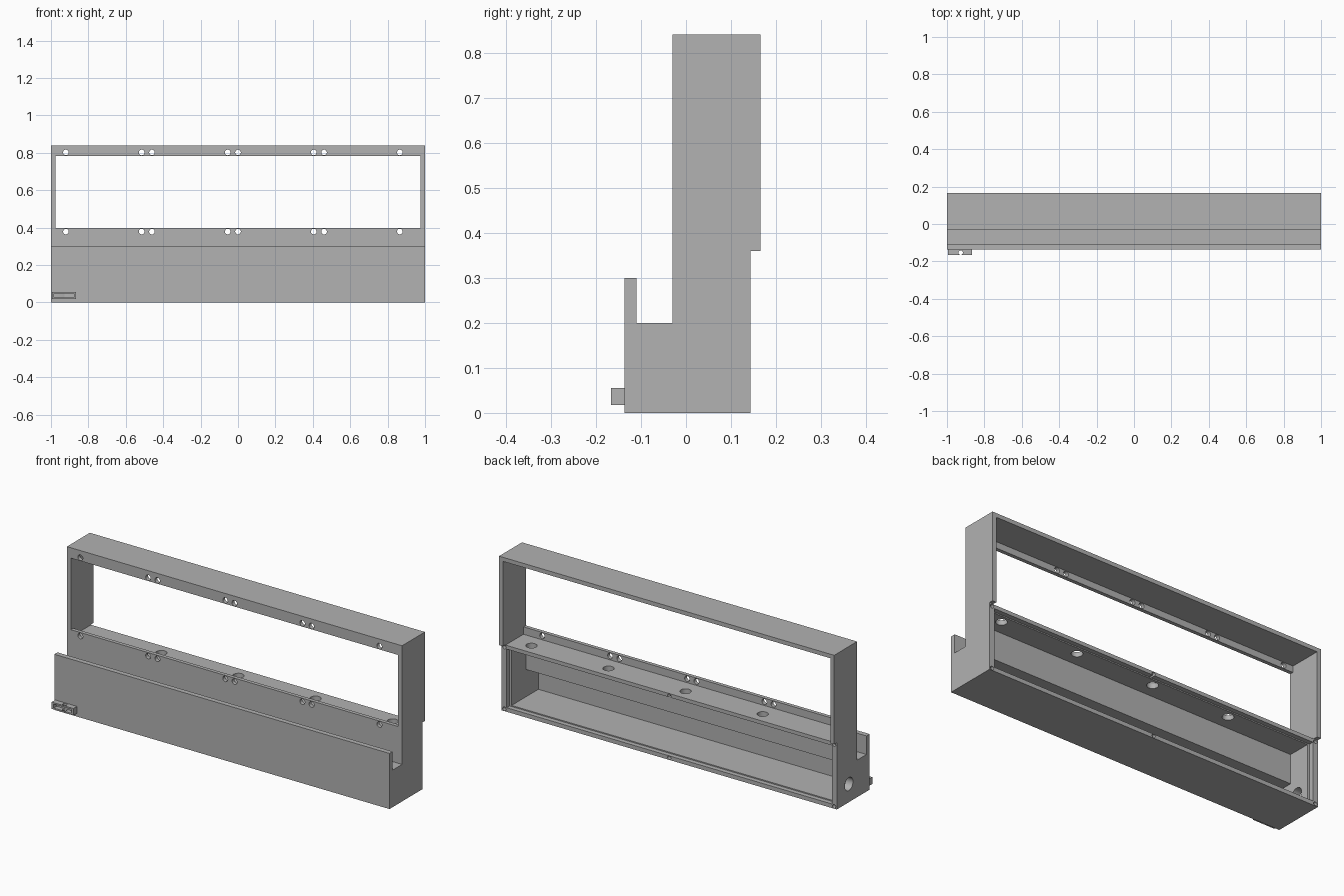
import bpy
import bmesh
from mathutils import Matrix, Vector

cube = bpy.data.objects.get("Cube")
if cube:
    bpy.data.objects.remove(cube, do_unlink=True)

grey = bpy.data.materials.new("plain grey")
grey.use_nodes = True
COLOUR = (0.445, 0.445, 0.445, 1)
grey.diffuse_color = COLOUR
grey.node_tree.nodes["Principled BSDF"].inputs["Base Color"].default_value = COLOUR


def make_object(name, bm):
    bmesh.ops.recalc_face_normals(bm, faces=bm.faces)
    mesh = bpy.data.meshes.new(name)
    bm.to_mesh(mesh)
    bm.free()
    mesh.materials.append(grey)
    obj = bpy.data.objects.new(name, mesh)
    bpy.context.collection.objects.link(obj)
    return obj


def box(name, x, y, z):
    bm = bmesh.new()
    size = Matrix.Diagonal((x[1] - x[0], y[1] - y[0], z[1] - z[0], 1))
    centre = Vector((sum(x), sum(y), sum(z))) / 2
    bmesh.ops.create_cube(bm, size=1, matrix=Matrix.Translation(centre) @ size)
    return make_object(name, bm)


def rod(centre, radius, length, axis):
    bm = bmesh.new()
    turn = Vector((0, 0, 1)).rotation_difference(Vector(axis)).to_matrix().to_4x4()
    bmesh.ops.create_cone(bm, cap_ends=True, segments=24, radius1=radius, radius2=radius,
                          depth=length, matrix=Matrix.Translation(centre) @ turn)
    return make_object("drill", bm)


def extrude_profile(name, points, half_width):
    bm = bmesh.new()
    face = bm.faces.new([bm.verts.new((-half_width, y, z)) for y, z in points])
    moved = bmesh.ops.extrude_face_region(bm, geom=[face])["geom"]
    verts = [v for v in moved if isinstance(v, bmesh.types.BMVert)]
    bmesh.ops.translate(bm, verts=verts, vec=(2 * half_width, 0, 0))
    return make_object(name, bm)


def cut(target, cutter):
    cutter.hide_render = True
    mod = target.modifiers.new("cut", 'BOOLEAN')
    mod.operation = 'DIFFERENCE'
    mod.solver = 'EXACT'
    mod.object = cutter
    bpy.context.view_layer.objects.active = target
    bpy.ops.object.modifier_apply(modifier=mod.name)
    bpy.data.objects.remove(cutter, do_unlink=True)


# Housing: base box, front lip with channel, and tall frame in one side profile
FRONT, BACK, FACE = -0.137, 0.143, -0.03
housing = extrude_profile("housing", [
    (FRONT, 0), (BACK, 0), (BACK, 0.36), (0.165, 0.36), (0.165, 0.84),
    (FACE, 0.84), (FACE, 0.2), (-0.11, 0.2), (-0.11, 0.3), (FRONT, 0.3)], 1)

# Frame: open back and display window leaving narrow front rails
cut(housing, box("frame_hollow", (-0.977, 0.977), (-0.01, 0.3), (0.358, 0.818)))
cut(housing, box("window", (-0.976, 0.976), (-0.08, 0.02), (0.398, 0.784)))

# Base: stepped hollow open at the back, with a shallow lid recess
cut(housing, extrude_profile("base_hollow", [
    (-0.11, 0.028), (0.2, 0.028), (0.2, 0.332), (-0.005, 0.332),
    (-0.005, 0.175), (-0.11, 0.175)], 0.958))
cut(housing, box("lid_recess", (-0.97, 0.97), (0.118, 0.2), (0.022, 0.338)))

# Rail screw holes, in pairs along both rails
for x in (-0.92, -0.515, -0.46, -0.055, 0, 0.405, 0.46, 0.865):
    for z in (0.379, 0.802):
        cut(housing, rod((x, -0.02, z), 0.015, 0.06, (0, 1, 0)))

# Cable holes through the shelf
for x in (-0.51, -0.05, 0.41, 0.87):
    cut(housing, rod((x, 0.075, 0.345), 0.028, 0.08, (0, 0, 1)))

# Lid screw holes around the back rim
for x in (-0.984, 0, 0.984):
    for z in (0.012, 0.346):
        cut(housing, rod((x, BACK, z), 0.01, 0.06, (0, 1, 0)))

# Power inlet in the end wall
cut(housing, rod((-0.98, 0.04, 0.098), 0.035, 0.12, (1, 0, 0)))

# Small socket on the front with a slot and a vertical pin hole
socket = box("front_socket", (-0.995, -0.865), (-0.167, FRONT), (0.018, 0.055))
cut(socket, box("slot", (-0.983, -0.877), (-0.2, -0.142), (0.026, 0.047)))
cut(socket, rod((-0.927, -0.153, 0.036), 0.012, 0.1, (0, 0, 1)))

# Smooth the round bores while keeping corners sharp
for obj in (housing, socket):
    bpy.ops.object.select_all(action='DESELECT')
    obj.select_set(True)
    bpy.context.view_layer.objects.active = obj
    bpy.ops.object.shade_smooth_by_angle()
